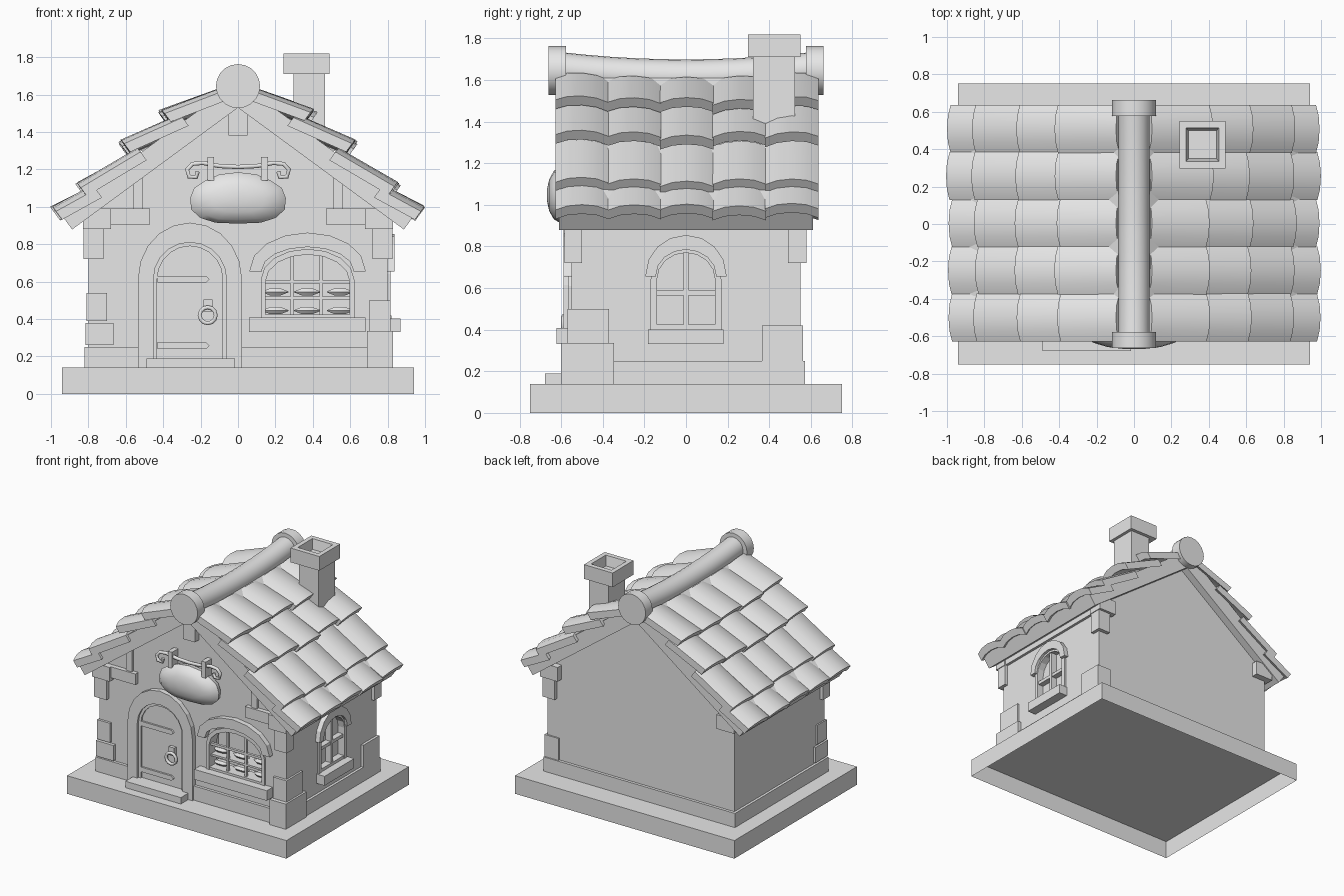
import bpy, bmesh, math, random
from mathutils import Vector

if "Cube" in bpy.data.objects:
    bpy.data.objects.remove(bpy.data.objects["Cube"])

random.seed(4)
grey = bpy.data.materials.new("light_grey")
grey.diffuse_color = (0.8, 0.8, 0.8, 1)
grey.use_nodes = True
grey.node_tree.nodes["Principled BSDF"].inputs["Base Color"].default_value = grey.diffuse_color


def finish(name, bm, smooth=None):
    bmesh.ops.recalc_face_normals(bm, faces=bm.faces)
    me = bpy.data.meshes.new(name)
    bm.to_mesh(me)
    bm.free()
    me.materials.append(grey)
    ob = bpy.data.objects.new(name, me)
    bpy.context.collection.objects.link(ob)
    if smooth:
        bpy.ops.object.select_all(action='DESELECT')
        ob.select_set(True)
        bpy.context.view_layer.objects.active = ob
        bpy.ops.object.shade_smooth_by_angle(angle=math.radians(smooth))
    return ob


def prism(name, pts, a, b, axis='y'):
    """Outline extruded along y (pts are x,z) or along x (pts are y,z)."""
    to3 = (lambda u, v, w: (u, w, v)) if axis == 'y' else (lambda u, v, w: (w, u, v))
    bm = bmesh.new()
    lo = [bm.verts.new(to3(u, v, a)) for u, v in pts]
    hi = [bm.verts.new(to3(u, v, b)) for u, v in pts]
    n = len(pts)
    bm.faces.new(lo)
    bm.faces.new(hi)
    for i in range(n):
        j = (i + 1) % n
        bm.faces.new((lo[i], lo[j], hi[j], hi[i]))
    return finish(name, bm)


def box(name, x0, x1, y0, y1, z0, z1):
    return prism(name, [(x0, z0), (x1, z0), (x1, z1), (x0, z1)], y0, y1)


def loft(name, rings, smooth=None, caps=True):
    bm = bmesh.new()
    vs = [[bm.verts.new(p) for p in r] for r in rings]
    n = len(vs[0])
    for r, q in zip(vs, vs[1:]):
        for i in range(n):
            j = (i + 1) % n
            bm.faces.new((r[i], r[j], q[j], q[i]))
    if caps:
        bm.faces.new(vs[0])
        bm.faces.new(vs[-1])
    return finish(name, bm, smooth)


def arch(c, hw, z0, spring, top, n=8):
    pts = [(c - hw, z0)] if z0 < spring else []
    for i in range(n + 1):
        a = math.pi * (1 - i / n)
        pts.append((c + hw * math.cos(a), spring + (top - spring) * math.sin(a)))
    return pts + ([(c + hw, z0)] if z0 < spring else [])


def band(name, outer, inner, a, b, axis='y'):
    return prism(name, outer + inner[::-1], a, b, axis)


def circle_y(x, y, z, r, n=20):
    return [(x + r * math.cos(2 * math.pi * i / n), y, z + r * math.sin(2 * math.pi * i / n)) for i in range(n)]


def cut(ob, cutter):
    m = ob.modifiers.new("opening", 'BOOLEAN')
    m.operation, m.solver, m.object = 'DIFFERENCE', 'EXACT', cutter
    bpy.context.view_layer.objects.active = ob
    bpy.ops.object.modifier_apply(modifier=m.name)
    bpy.data.objects.remove(cutter)


# ground slab, open underneath
slab = box("base_slab", -.94, .94, -.75, .75, 0, .14)
bm = bmesh.new()
bm.from_mesh(slab.data)
bm.faces.ensure_lookup_table()
bmesh.ops.delete(bm, geom=[f for f in bm.faces if f.calc_center_median().z < .001], context='FACES')
bm.to_mesh(slab.data)
bm.free()

# walls with window openings, plinth
walls = prism("walls", [(-.8, .14), (.8, .14), (.8, .96), (0, 1.57), (-.8, .96)], -.55, .55)
cut(walls, prism("front_cutter", arch(.372, .245, .42, .61, .77), -.7, -.42))
cut(walls, prism("side_cutter", arch(0, .17, .4, .64, .79), .76, .9, 'x'))
for n, x0, x1 in (("left", -.82, -.53), ("right", .01, .82)):
    box("plinth_front_" + n, x0, x1, -.572, -.5, .14, .25)
box("plinth", -.82, .82, -.54, .572, .14, .25)

# corner stones
for x0, x1, y0, y1, z0, z1 in ((.69, .83, -.6, -.345, .14, .335), (.70, .815, -.57, -.37, .335, .5),
                               (.70, .82, .365, .562, .25, .42), (-.81, -.70, -.568, -.45, .39, .54),
                               (-.815, -.665, -.575, -.42, .26, .38)):
    box("corner_stone", x0, x1, y0, y1, z0, z1)

# timbers and corbels
box("king_post", -.05, .05, -.6, -.5, 1.38, 1.56)
for s in (-1, 1):
    def mbox(name, a, b, *r):
        return box(name, min(s * a, s * b), max(s * a, s * b), *r)
    mbox("tie_beam", .47, .80, -.585, -.52, .905, .99)
    mbox("gable_post", .51, .56, -.57, -.52, .99, 1.18)
    mbox("wall_plate", .74, .82, -.54, .56, .885, .95)
    for y0, y1 in ((-.6, -.5), (.49, .6)):
        mbox("beam_end", .68, .83, y0, y1, .88, .99)
        if s > 0 or y0 < 0:
            mbox("corbel", .72, .825, max(y0, -.583), min(y1, .58), .72, .9)

# roof deck: d runs down the slope, h stands off it
CA, SA = .806, .592


def slope(d, h):
    return (d * CA + h * SA, 1.53 - d * SA + h * CA)


half = [slope(1.1, 0), slope(1.1, .115)]
prism("roof_deck", [(0, 1.53)] + half + [(0, 1.67)] + [(-x, z) for x, z in half[::-1]], -.61, .61)

# roof tiles: rows of (start, end, crest height at start, crest height at end)
ROWS = ((.87, 1.12, .13, .165), (.56, .93, .15, .187), (.27, .61, .165, .236), (.01, .335, .150, .243))
PROFILE = ((-1, 0), (-.55, .75), (0, 1), (.55, .75), (1, 0))
for s in (-1, 1):
    for d0, d1, h0, h1 in ROWS:
        for c in range(5):
            yc = -.5 + c * .252
            shift = random.uniform(-.015, .015) if d1 < 1 else random.uniform(-.012, .005)
            lift = random.uniform(-.005, .005)
            rings = []
            for d, h in ((d0, h0), (d1 + shift, h1 + lift)):
                ring = []
                for under in (0, 1):
                    for u, k in (PROFILE[::-1] if under else PROFILE):
                        y = yc + u * .128
                        x, z = slope(d, h - .032 * (1 - k) - .055 * under)
                        z -= .03 * max(0, 1 - (y / .62) ** 2) * (1 - d / 1.12)
                        ring.append((s * x, y, z))
                rings.append(ring)
            loft("roof_tile", rings, 30)

# sagging ridge with round end caps
ys = [-.6 + .12 * i for i in range(11)]
loft("ridge", [circle_y(0, y, 1.615 + .035 * (y / .6) ** 2, .084) for y in ys], 30)
for y in (-.62, .62):
    loft("ridge_cap", [circle_y(0, y - .042, 1.645, .118), circle_y(0, y + .042, 1.645, .118)], 30)

# chimney with recessed flue
box("chimney_shaft", .298, .465, .323, .525, 1.32, 1.73)


def square(hx, hy, z):
    return [(.366 + a * hx, .424 + b * hy, z) for a, b in ((-1, -1), (1, -1), (1, 1), (-1, 1))]


loft("chimney_cap", [square(.123, .127, 1.71), square(.123, .127, 1.82), square(.088, .09, 1.82),
                     square(.075, .075, 1.745)])

# door with frame, step, hinges and knocker
band("door_frame", arch(-.257, .278, .14, .615, .915, 10), arch(-.257, .195, .14, .615, .81, 10), -.588, -.54)
band("door_rim", arch(-.257, .195, .14, .615, .81, 10), arch(-.257, .175, .14, .615, .79, 10), -.572, -.54)
prism("door", arch(-.257, .178, .14, .615, .792, 10), -.56, -.54)
box("door_step", -.49, -.015, -.678, -.54, .14, .19)
for z in (.24, .595):
    prism("hinge", [(-.43, z), (-.17, z), (-.152, z + .018), (-.17, z + .036), (-.43, z + .036)], -.574, -.55)
box("knocker_plate", -.185, -.137, -.585, -.55, .44, .505)


def tube(name, pts, r, closed=False):
    cu = bpy.data.curves.new(name, 'CURVE')
    cu.dimensions = '3D'
    cu.bevel_depth, cu.bevel_resolution = r, 1
    sp = cu.splines.new('POLY')
    sp.points.add(len(pts) - 1)
    for p, q in zip(sp.points, pts):
        p.co = (*q, 1)
    sp.use_cyclic_u, cu.use_fill_caps = closed, True
    cu.materials.append(grey)
    ob = bpy.data.objects.new(name, cu)
    bpy.context.collection.objects.link(ob)


tube("knocker_ring", circle_y(-.162, -.588, .42, .043, 12), .012, True)

# front window: hood, sill, bars, shelf and loaves
band("front_window_hood", arch(.372, .31, .655, .66, .862), arch(.372, .245, .655, .66, .785), -.59, -.54)
band("front_window_frame", arch(.372, .25, .4, .61, .775), arch(.372, .225, .4, .60, .745), -.565, -.47)
box("front_window_sill", .06, .682, -.622, -.5, .33, .408)
box("front_window_base", .125, .62, -.56, -.45, .405, .425)
for x in (.29, .445):
    box("front_window_bar", x - .008, x + .008, -.545, -.525, .42, .76)
box("front_window_crossbar", .13, .615, -.545, -.525, .59, .608)
box("bread_shelf", .13, .615, -.54, -.42, .505, .52)
for z in (.445, .545):
    for x in (.20, .37, .545):
        ring = lambda t, r: [(x + t, -.485 + r * math.cos(a * math.pi / 3), z + .7 * r * math.sin(a * math.pi / 3)) for a in range(6)]
        loft("loaf", [ring(-.07, .004), ring(-.03, .03), ring(.03, .03), ring(.07, .004)], 40)

# side window
band("side_window_hood", arch(0, .195, .655, .66, .855), arch(0, .145, .655, .66, .785), .76, .836, 'x')
band("side_window_frame", arch(0, .17, .4, .64, .80), arch(0, .14, .4, .64, .77), .76, .815, 'x')
box("side_window_sill", .76, .87, -.183, .18, .33, .402)
box("side_window_bar", .76, .805, -.012, .012, .4, .775)
box("side_window_crossbar", .76, .803, -.15, .15, .565, .59)
box("side_window_base", .76, .81, -.15, .15, .4, .425)

# bulging shop sign on a scrolled bracket
HALF = ((0, .14), (.1, .128), (.175, .095), (.235, .055), (.256, 0), (.25, -.06), (.2, -.105), (.12, -.13))
outline = list(HALF) + [(0, -.135)] + [(-x, z) for x, z in HALF[:0:-1]]
loft("sign", [[(x * k, y, 1.045 + z * k) for x, z in outline]
              for k, y in ((.95, -.56), (1, -.60), (.85, -.635), (.55, -.658), (.2, -.668))], 40)
curl = [(-.235 + r * math.cos(a), 1.185 + r * math.sin(a)) for a, r in
        ((.2, .02), (-1.2, .03), (-2.4, .036), (-3.5, .04), (-4.5, .045))] + [(-.19, 1.235), (-.1, 1.218), (0, 1.213)]
path = curl + [(-x, z) for x, z in curl[-2::-1]]
tube("sign_bracket", [(x, -.605, z) for x, z in path], .013)
for x in (-.146, .142):
    box("sign_hanger", x - .018, x + .018, -.625, -.545, 1.14, 1.265)
